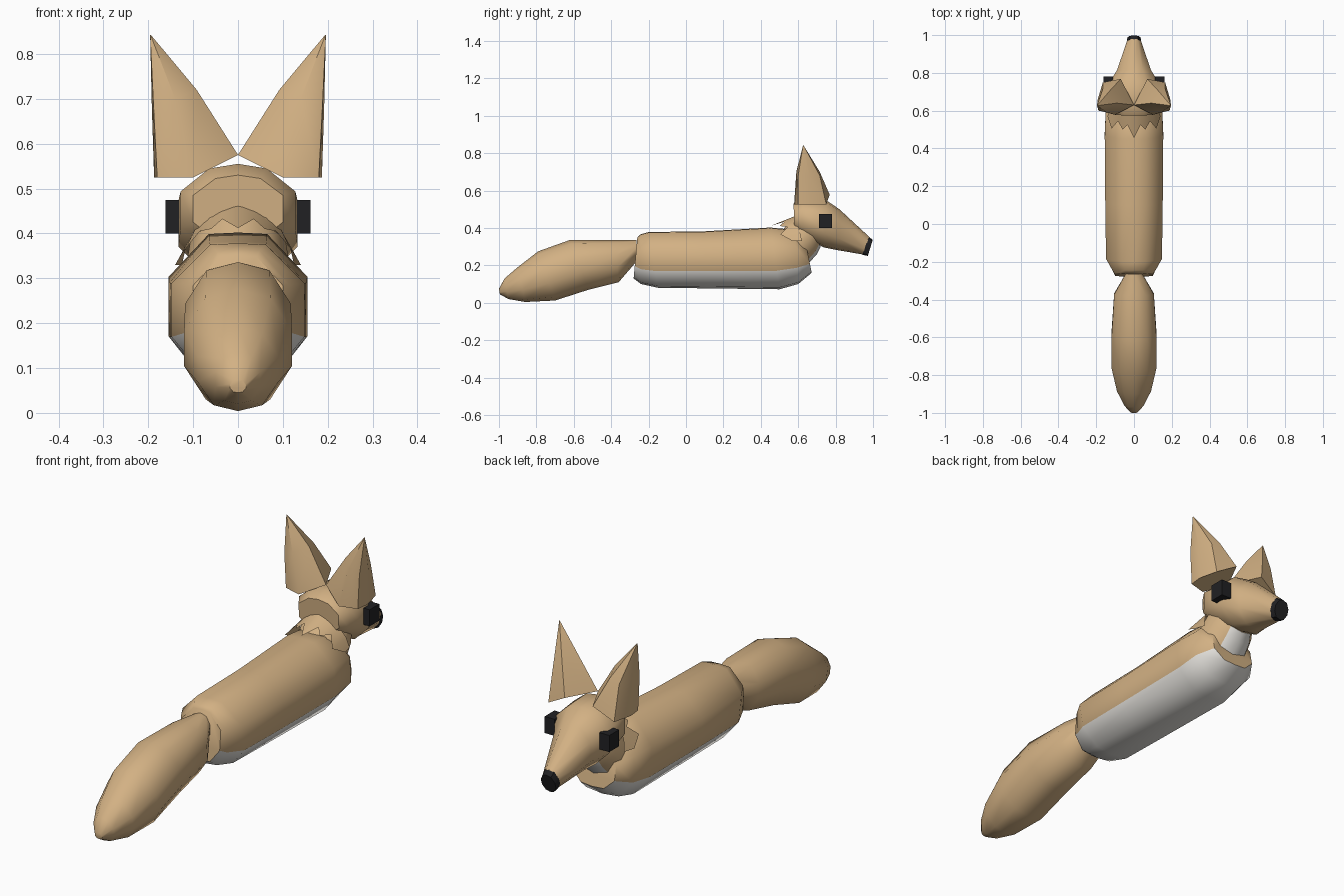
import bpy, bmesh

if "Cube" in bpy.data.objects:
    bpy.data.objects.remove(bpy.data.objects["Cube"])


def material(name, rgb):
    m = bpy.data.materials.new(name)
    m.diffuse_color = (*rgb, 1)
    m.use_nodes = True
    m.node_tree.nodes["Principled BSDF"].inputs["Base Color"].default_value = m.diffuse_color
    return m


TAN = material("tan_fur", (0.65, 0.44, 0.23))
WHITE = material("white_fur", (0.78, 0.76, 0.72))
BLACK = material("black", (0.015, 0.015, 0.017))

# half cross-sections: (share of half width, share of height from the top)
ROUND = [(0, 0), (.6, .07), (1, .35), (1, .65), (.6, .93), (0, 1)]
TRUNK = [(0, 0), (.42, .01), (1, .3), (1, .7), (.55, .97), (0, 1)]


def finish(name, bm, mats, angle=50):
    bmesh.ops.remove_doubles(bm, verts=bm.verts, dist=1e-5)
    bmesh.ops.recalc_face_normals(bm, faces=bm.faces)
    me = bpy.data.meshes.new(name)
    bm.to_mesh(me)
    bm.free()
    for m in mats:
        me.materials.append(m)
    ob = bpy.data.objects.new(name, me)
    bpy.context.collection.objects.link(ob)
    bpy.ops.object.select_all(action='DESELECT')
    ob.select_set(True)
    bpy.context.view_layer.objects.active = ob
    bpy.ops.object.shade_smooth_by_angle(angle=angle * 3.14159 / 180)
    return ob


def bridge(bm, rings, cap=True):
    """Joins closed rings of points and returns the rows of side faces."""
    vs = [[bm.verts.new(p) for p in r] for r in rings]
    n = len(vs[0])
    rows = [[bm.faces.new((a[i], a[(i + 1) % n], b[(i + 1) % n], b[i]))
             for i in range(n)] for a, b in zip(vs, vs[1:])]
    if cap:
        bm.faces.new(vs[0])
        bm.faces.new(vs[-1])
    return rows


def loft(name, sections, profile, mats, white_from=99, angle=50):
    """Sections are (top y, top z, bottom y, bottom z, half width)."""
    full = profile + [(-u, t) for u, t in profile[-2:0:-1]]
    rings = [[(u * w, ty + (by - ty) * t, tz + (bz - tz) * t) for u, t in full]
             for ty, tz, by, bz, w in sections]
    bm = bmesh.new()
    n = len(full)
    for row in bridge(bm, rings):
        for i, f in enumerate(row):
            f.material_index = int(min(i, n - 1 - i) >= white_from)
    return finish(name, bm, mats, angle)


# trunk with white belly
loft("body", [(-.26, .35, -.28, .13, .10), (-.245, .365, -.24, .10, .115),
              (-.20, .378, -.15, .08, .148), (.10, .382, .10, .077, .152),
              (.45, .402, .50, .072, .155), (.58, .39, .60, .10, .15),
              (.64, .32, .672, .16, .105)],
     TRUNK, [TAN, WHITE], 3)

# bushy tail
loft("tail", [(-.265, .336, -.265, .22, .045), (-.38, .336, -.36, .11, .105),
              (-.62, .336, -.52, .07, .118), (-.79, .275, -.70, .012, .12),
              (-.90, .19, -.86, .004, .09), (-.97, .13, -.95, .02, .05),
              (-1.0, .075, -.995, .045, .018)],
     ROUND, [TAN])

# neck with white throat
loft("neck", [(.50, .37, .62, .17, .12), (.58, .46, .70, .26, .105),
              (.62, .50, .72, .30, .09)], ROUND, [TAN, WHITE], 4)

# head and nose
loft("head", [(.575, .53, .58, .38, .10), (.62, .555, .62, .35, .128),
              (.75, .548, .74, .295, .133), (.82, .50, .80, .283, .09),
              (.98, .352, .945, .258, .037)],
     [(0, 0), (.5, .05), (1, .3), (1, .7), (.5, .96), (0, 1)], [TAN])
loft("nose", [(.978, .354, .942, .257, .038), (.998, .335, .972, .25, .035)],
     ROUND, [BLACK], angle=30)

# pointed fur ruff on the back of the neck
front = [(0, .60, .47), (.04, .60, .455), (.07, .60, .435),
         (.095, .60, .41), (.115, .61, .375), (.125, .62, .33)]
back = [(0, .455, .412), (.035, .525, .432), (.06, .50, .41),
        (.085, .545, .405), (.118, .505, .365), (.14, .57, .33)]
bm = bmesh.new()
for s in (1, -1):
    for i in range(5):
        quad = (front[i], front[i + 1], back[i + 1], back[i])
        bm.faces.new([bm.verts.new((s * x, y, z)) for x, y, z in quad])
finish("neck_ruff", bm, [TAN])

# ears and eyes, mirrored
base = [(0, .63, .575), (.07, .768, .578), (.165, .75, .525),
        (.187, .66, .525), (.18, .60, .525), (.10, .578, .525)]
middle = [(.092, .64, .72), (.12, .715, .70), (.165, .715, .68),
          (.192, .66, .68), (.188, .60, .68), (.14, .59, .70)]
tip = [(.195 + (x - .15) * .02, .627 + (y - .66) * .02, .842)
       for x, y, z in middle]
for s, side in ((1, "right"), (-1, "left")):
    bm = bmesh.new()
    bridge(bm, [[(s * x, y, z) for x, y, z in r] for r in (base, middle, tip)])
    finish(side + "_ear", bm, [TAN])

    bm = bmesh.new()
    bmesh.ops.create_cube(bm, size=1)
    bmesh.ops.scale(bm, vec=(.05, .07, .075), verts=bm.verts)
    bmesh.ops.translate(bm, vec=(s * .137, .745, .437), verts=bm.verts)
    finish(side + "_eye", bm, [BLACK], 30)
